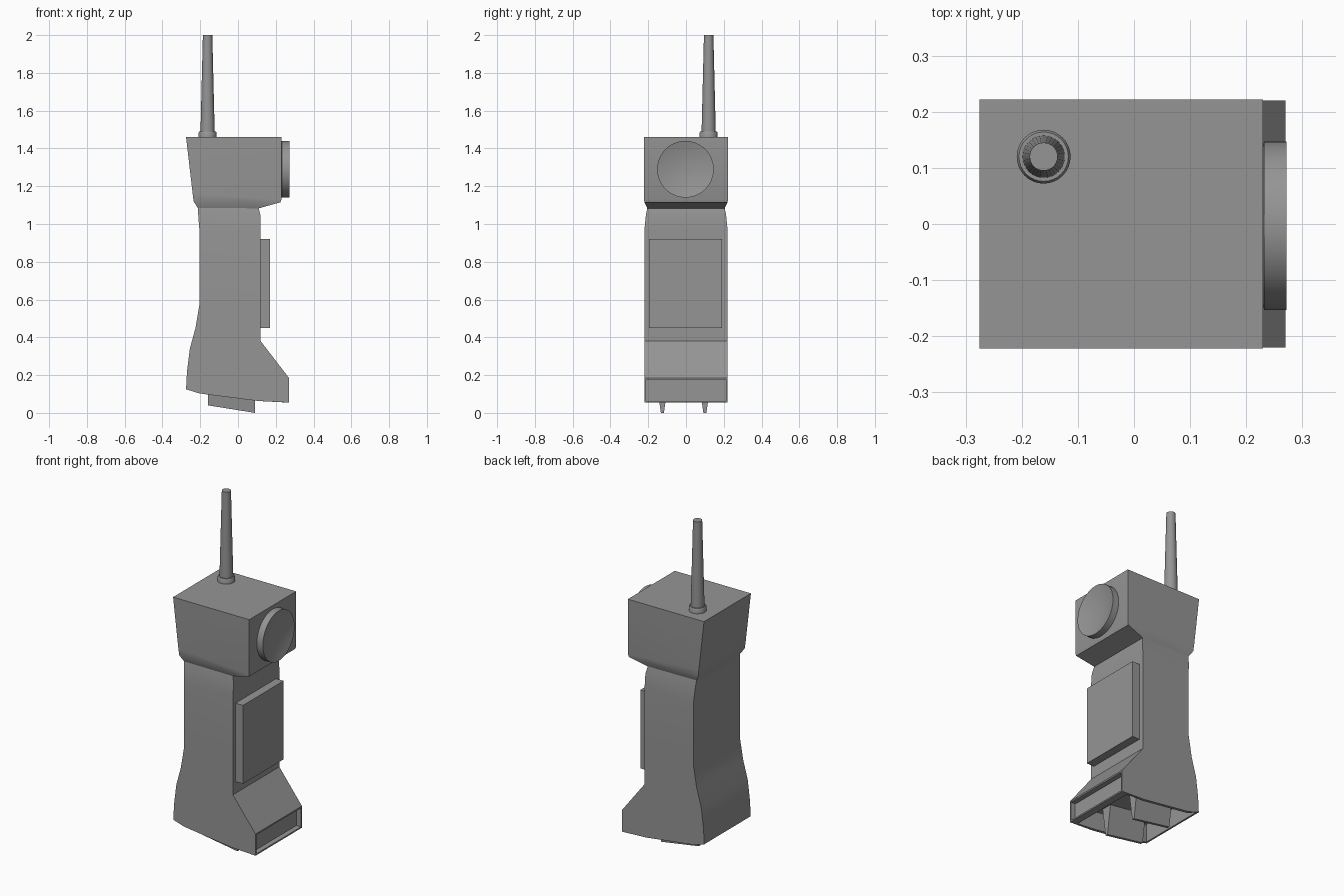
import bpy, bmesh, math
from mathutils import Matrix

if "Cube" in bpy.data.objects:
    bpy.data.objects.remove(bpy.data.objects["Cube"])

grey = bpy.data.materials.new("plain grey")
grey.use_nodes = True
COLOUR = (0.3, 0.3, 0.3, 1)
grey.diffuse_color = COLOUR
grey.node_tree.nodes["Principled BSDF"].inputs["Base Color"].default_value = COLOUR


def finish(bm, name, angle=30):
    bmesh.ops.recalc_face_normals(bm, faces=bm.faces)
    mesh = bpy.data.meshes.new(name)
    bm.to_mesh(mesh)
    bm.free()
    obj = bpy.data.objects.new(name, mesh)
    bpy.context.collection.objects.link(obj)
    mesh.materials.append(grey)
    bpy.ops.object.select_all(action='DESELECT')
    obj.select_set(True)
    bpy.context.view_layer.objects.active = obj
    bpy.ops.object.shade_smooth_by_angle(angle=math.radians(angle))
    return obj


def lathe(name, profile, matrix, sides=32):
    """Closed turned solid from (radius, height) points about z."""
    bm = bmesh.new()
    rings = []
    for r, h in profile:
        rings.append([bm.verts.new((r * math.cos(a), r * math.sin(a), h))
                      for a in (math.tau * i / sides for i in range(sides))])
    for a, b in zip(rings, rings[1:]):
        for i in range(sides):
            j = (i + 1) % sides
            bm.faces.new((a[i], a[j], b[j], b[i]))
    bm.faces.new(rings[0])
    bm.faces.new(rings[-1])
    bm.transform(matrix)
    return finish(bm, name)


# Body: lofted sections (left z, left x, right z, right x, half depth)
SECTIONS = [
    (1.46, -.275, 1.46, .23, .222),
    (1.16, -.24, 1.13, .23, .222),
    (1.12, -.235, 1.115, .225, .22),
    (1.085, -.213, 1.083, .11, .205),
    (1.04, -.21, 1.04, .12, .213),
    (.95, -.203, .97, .12, .22),
    (.58, -.203, .58, .12, .22),
    (.45, -.225, .48, .12, .22),
    (.34, -.255, .38, .12, .22),
    (.22, -.27, .185, .27, .22),
    (.125, -.275, .055, .27, .22),
]
COLUMNS = [(0, 0), (.13, -.013), (.7, -.013), (1, 0)]  # position, underside sag

bm = bmesh.new()
rings = []
for k, (zl, xl, zr, xr, w) in enumerate(SECTIONS):
    sag = 1 if k == len(SECTIONS) - 1 else 0
    row = [(xl + (xr - xl) * t, zl + (zr - zl) * t + s * sag) for t, s in COLUMNS]
    rings.append([bm.verts.new((x, -w, z)) for x, z in row]
                 + [bm.verts.new((x, w, z)) for x, z in reversed(row)])
for a, b in zip(rings, rings[1:]):
    for i in range(8):
        j = (i + 1) % 8
        bm.faces.new((a[i], a[j], b[j], b[i]))
bm.faces.new(rings[0])
underside = bm.faces.new(rings[-1])
bmesh.ops.recalc_face_normals(bm, faces=bm.faces)

# Recessed slot in the foot
bm.normal_update()
slot = next(f for f in bm.faces if f.normal.x > .99 and f.calc_center_median().z < .2)
bmesh.ops.inset_individual(bm, faces=[slot], thickness=.012)
bmesh.ops.inset_individual(bm, faces=[slot], thickness=.001, depth=-.03)

# Hollow underside
bmesh.ops.inset_individual(bm, faces=[underside], thickness=.018)
for v in underside.verts:
    v.co.x = min(v.co.x, .225)
cavity = bmesh.ops.extrude_discrete_faces(bm, faces=[underside])["faces"][0]
for v in cavity.verts:
    v.co.z += .11
finish(bm, "body")

# Side panel
bm = bmesh.new()
bmesh.ops.create_cube(bm, size=1, matrix=Matrix.Translation((.14, -.003, .685))
                      @ Matrix.Diagonal((.06, .385, .47, 1)))
finish(bm, "side_panel")

# Dished round earpiece facing +x
dish = [(.15 * k / 6, .048 - .022 * (1 - (k / 6) ** 2)) for k in range(6, 0, -1)]
lathe("earpiece", [(.143, -.01), (.143, .006), (.15, .008)] + dish,
      Matrix.Translation((.224, -.003, 1.29)) @ Matrix.Rotation(math.pi / 2, 4, 'Y'), 48)

# Antenna with collar
spot = Matrix.Translation((-.161, .12, 0))
lathe("antenna_collar", [(.048, 1.45), (.048, 1.483), (.044, 1.49), (.036, 1.49)], spot)
lathe("antenna", [(.038, 1.47), (.025, 2)], spot)

# Two tapered blades under the foot
for name, y in (("front_blade", -.125), ("back_blade", .1)):
    bm = bmesh.new()
    for v in bmesh.ops.create_cube(bm, size=1)["verts"]:
        top = v.co.z > 0
        right = v.co.x > 0
        v.co.x = .09 if right else -.16
        v.co.y = y + v.co.y * (.07 if top else .016)
        v.co.z = (0 if right else .04) + (.19 if top else 0)
    finish(bm, name)
